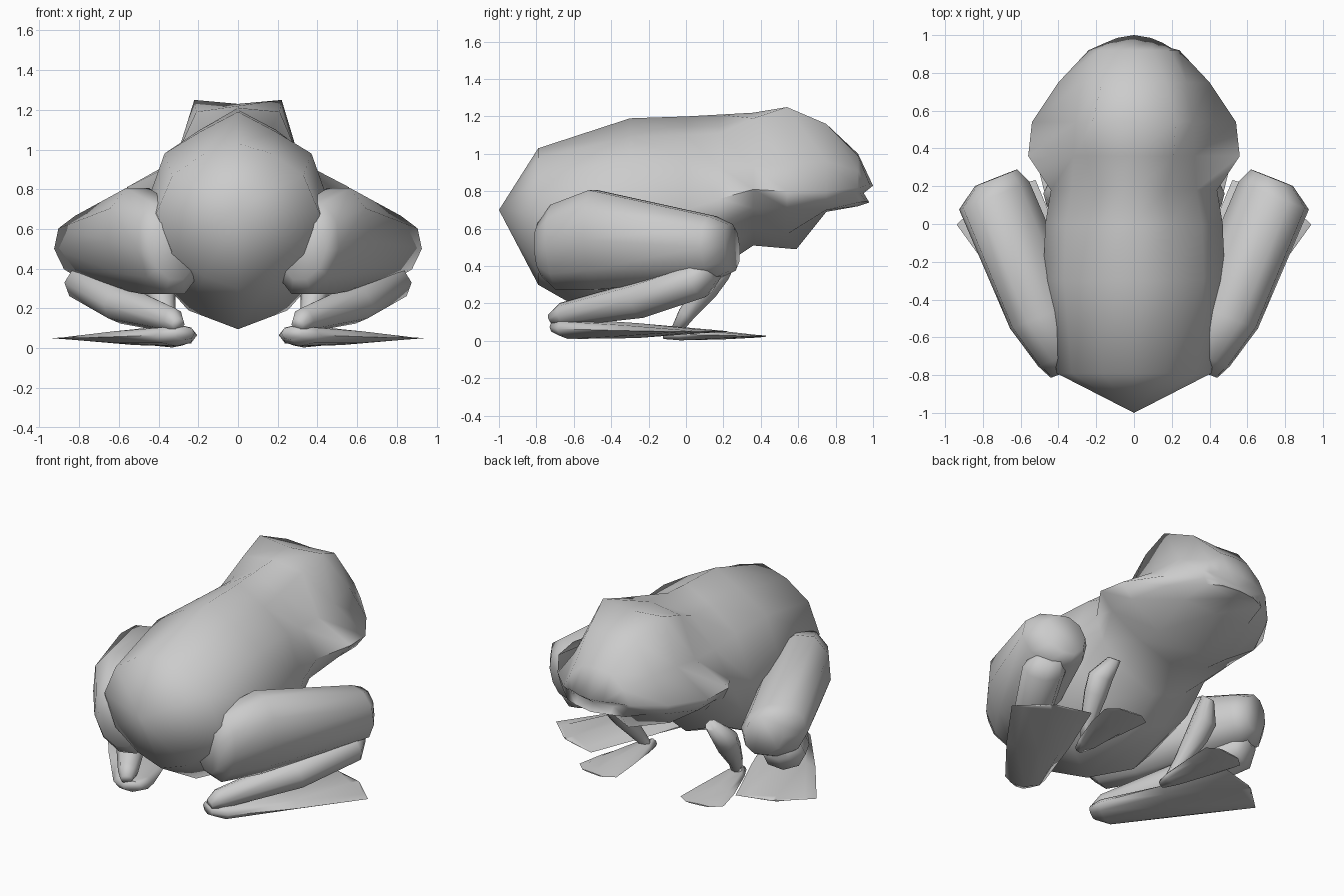
import bpy, bmesh, math
from mathutils import Vector

cube = bpy.data.objects.get("Cube")
if cube:
    bpy.data.objects.remove(cube, do_unlink=True)

grey = bpy.data.materials.new("plain_grey")
grey.use_nodes = True
grey.diffuse_color = (0.6, 0.6, 0.6, 1)
grey.node_tree.nodes["Principled BSDF"].inputs["Base Color"].default_value = (0.6, 0.6, 0.6, 1)
made = []


def skin(name, rings, start=None, end=None):
    """Join closed rings of points, closing each end with a tip or a flat cap."""
    bm = bmesh.new()
    loops = [[bm.verts.new(p) for p in ring] for ring in rings]
    n = len(loops[0])
    for a, b in zip(loops, loops[1:]):
        for i in range(n):
            j = (i + 1) % n
            bm.faces.new((a[i], a[j], b[j], b[i]))
    for loop, tip in ((loops[0], start), (loops[-1], end)):
        if tip:
            v = bm.verts.new(tip)
            for i in range(n):
                bm.faces.new((loop[i], loop[(i + 1) % n], v))
        else:
            bm.faces.new(loop)
    bmesh.ops.recalc_face_normals(bm, faces=bm.faces[:])
    mesh = bpy.data.meshes.new(name)
    bm.to_mesh(mesh)
    bm.free()
    obj = bpy.data.objects.new(name, mesh)
    bpy.context.collection.objects.link(obj)
    mesh.materials.append(grey)
    made.append(obj)


def torso_ring(y, half):
    """Half outline from top to bottom, mirrored; a third value shifts y."""
    pts = [Vector((p[0], y + (p[2] if len(p) > 2 else 0), p[1])) for p in half]
    return pts + [Vector((-p.x, p.y, p.z)) for p in pts[-2:0:-1]]


def limb(name, stations, sides=8, lean=0):
    """Left and right limb; stations are x, y, z, half width, half height."""
    axis = (Vector(stations[-1][:3]) - Vector(stations[0][:3])).normalized()
    across = axis.cross(Vector((0, 0, 1))).normalized()
    up = across.cross(axis) + across * lean
    for side, s in (("left", 1), ("right", -1)):
        rings = []
        for x, y, z, w, h in stations:
            ring = []
            for i in range(sides):
                a = math.tau * i / sides
                p = Vector((x, y, z)) + across * w * math.cos(a) + up * h * math.sin(a)
                ring.append(Vector((p.x * s, p.y, p.z)))
            rings.append(ring)
        skin(side + "_" + name, rings)


# Body and head in one skin: top, brow, cheek, lip, mouth, jaw, belly
skin("body_and_head", [
    torso_ring(-0.79, [(0, 1.03), (.17, .98), (.33, .87), (.41, .68), (.33, .48), (.17, .36), (0, .3)]),
    torso_ring(-0.3, [(0, 1.19), (.19, 1.09), (.37, .98), (.48, .67), (.42, .38), (.25, .19), (0, .095, -.13)]),
    torso_ring(0.0, [(0, 1.2), (.19, 1.1), (.36, .97), (.47, .7), (.41, .48), (.24, .34), (0, .24)]),
    torso_ring(0.18, [(0, 1.21), (.17, 1.11), (.33, .93), (.44, .76), (.39, .62), (.23, .48), (0, .39)]),
    torso_ring(0.36, [(0, 1.22), (.21, 1.19), (.32, .93), (.56, .81), (.47, .71), (.26, .59), (0, .51)]),
    torso_ring(0.54, [(0, 1.23), (.22, 1.25), (.31, .95), (.54, .8), (.47, .71), (.26, .57), (0, .49, .05)]),
    torso_ring(0.75, [(0, 1.15), (.17, 1.16), (.28, .96), (.4, .8), (.38, .74), (.24, .7), (0, .69)]),
    torso_ring(0.92, [(0, 1.0), (.1, .99), (.19, .91), (.24, .82), (.21, .79, -.02), (.21, .74), (0, .72)]),
    torso_ring(0.96, [(0, .83, .04), (.09, .83, .025), (.15, .83, 0), (.2, .82, -.03),
                      (.13, .79, -.03), (.12, .745, 0), (0, .74, .02)]),
], start=(0, -1, .7), end=(0, .95, .79))

# Hind legs
limb("thigh", [(.33, -.77, .49, .12, .15), (.35, -.69, .5, .17, .24), (.47, -.48, .54, .2, .28),
               (.74, .15, .5, .2, .175), (.73, .245, .5, .12, .13)], 10, lean=.15)
limb("shin", [(.3, -.72, .12, .035, .03), (.33, -.66, .14, .06, .065), (.58, -.25, .22, .11, .1),
              (.76, .08, .33, .13, .1), (.77, .15, .38, .08, .06)])
limb("hind_foot", [(.27, -.7, .075, .06, .035), (.31, -.63, .065, .12, .055),
                   (.52, -.26, .055, .19, .04), (.73, .115, .05, .24, .006),
                   (.755, .16, .05, .03, .004)])

# Front legs
limb("arm", [(.36, .25, .47, .04, .04), (.4, .17, .37, .08, .07), (.39, .11, .28, .075, .065),
             (.36, .0, .14, .045, .045), (.33, -.05, .06, .035, .03)])
limb("front_foot", [(.32, -.12, .035, .03, .025), (.33, -.03, .035, .065, .032),
                    (.36, .2, .03, .12, .022), (.375, .37, .025, .145, .008),
                    (.38, .42, .025, .08, .004)])

# Smooth shading with firm edges
bpy.ops.object.select_all(action='DESELECT')
for obj in made:
    obj.select_set(True)
bpy.context.view_layer.objects.active = made[0]
bpy.ops.object.shade_smooth_by_angle(angle=math.radians(75))
